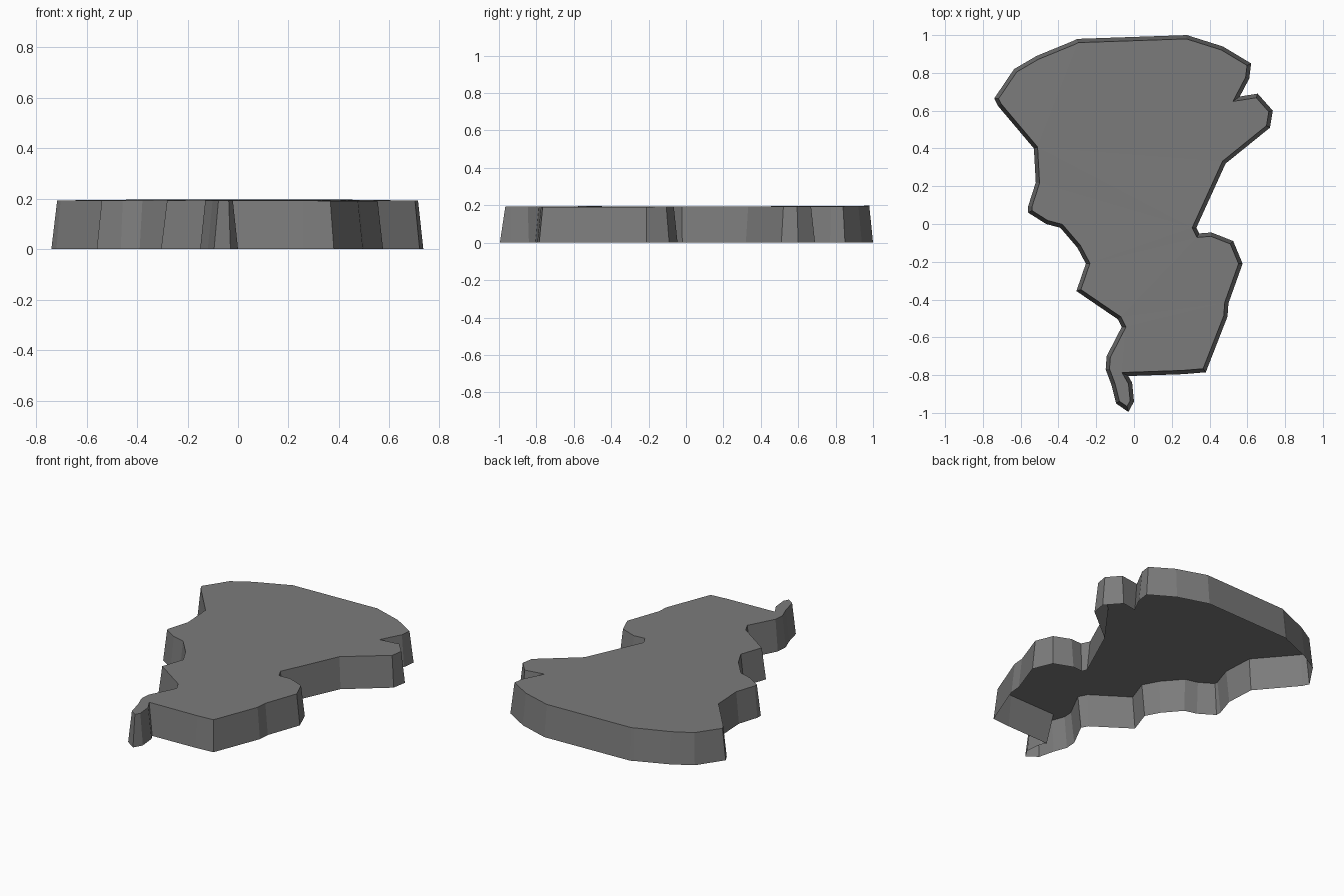
import bpy
import bmesh

# Remove the default cube
default_cube = bpy.data.objects.get("Cube")
if default_cube:
    bpy.data.objects.remove(default_cube, do_unlink=True)

HUNDREDTH = 0.01
WALL_LEAN = 0.02

# Base outline in hundredths of a unit, clockwise seen from above
upper_right = [(28, 100), (47, 94), (62, 85), (61, 77), (56, 67.5), (65.5, 69),
               (73.5, 60), (72, 51), (48.5, 32), (33, -2)]
lower_right = [(34.5, -5), (41, -4.5), (52.5, -9), (57.5, -21), (50, -42),
               (49.5, -49), (38, -78.5), (26, -79.5), (-3, -80.5)]
tail = [(-1, -84), (0, -94), (-3, -99.5), (-9.5, -95), (-12, -85),
        (-15, -77), (-14.5, -70), (-6.5, -54.5), (-8.5, -50.5)]
left_side = [(-30.5, -35.5), (-25.5, -21), (-30, -12.5), (-39, -2), (-46.5, 0),
             (-56, 6), (-56, 9.5), (-52, 22), (-53, 40), (-72, 62.5)]
upper_left = [(-74, 66.5), (-63.5, 82), (-51.5, 89), (-32, 97), (-30, 98)]
outline = upper_right + lower_right + tail + left_side + upper_left


def make_material(name, color):
    """Create one flat colour for the viewport and the render."""
    material = bpy.data.materials.new(name)
    material.use_nodes = True
    material.diffuse_color = color
    shader = next(n for n in material.node_tree.nodes if n.type == "BSDF_PRINCIPLED")
    shader.inputs["Base Color"].default_value = color
    shader.inputs["Roughness"].default_value = 0.8
    return material


def top_height(point):
    """Very slight crown, a little higher toward the back and the middle."""
    return 0.197 + 0.003 * point.y - 0.008 * abs(point.x)


def build_slab(name, points, material):
    """Hollow slab with leaning walls, a lid and an open underside."""
    mesh = bpy.data.meshes.new(name)
    bm = bmesh.new()
    verts = [bm.verts.new((x * HUNDREDTH, y * HUNDREDTH, 0)) for x, y in reversed(points)]
    lid = bm.faces.new(verts)
    bm.normal_update()

    # The inset ring becomes the walls once the lid is raised
    bmesh.ops.inset_region(bm, faces=[lid], thickness=WALL_LEAN,
                           use_boundary=True, use_even_offset=True)
    for vert in lid.verts:
        vert.co.z = top_height(vert.co)
    bmesh.ops.triangulate(bm, faces=[lid])
    bm.normal_update()

    bm.to_mesh(mesh)
    bm.free()
    mesh.materials.append(material)
    slab = bpy.data.objects.new(name, mesh)
    bpy.context.collection.objects.link(slab)
    return slab


stone_grey = make_material("stone_grey", (0.2, 0.2, 0.2, 1.0))
build_slab("map_slab", outline, stone_grey)
